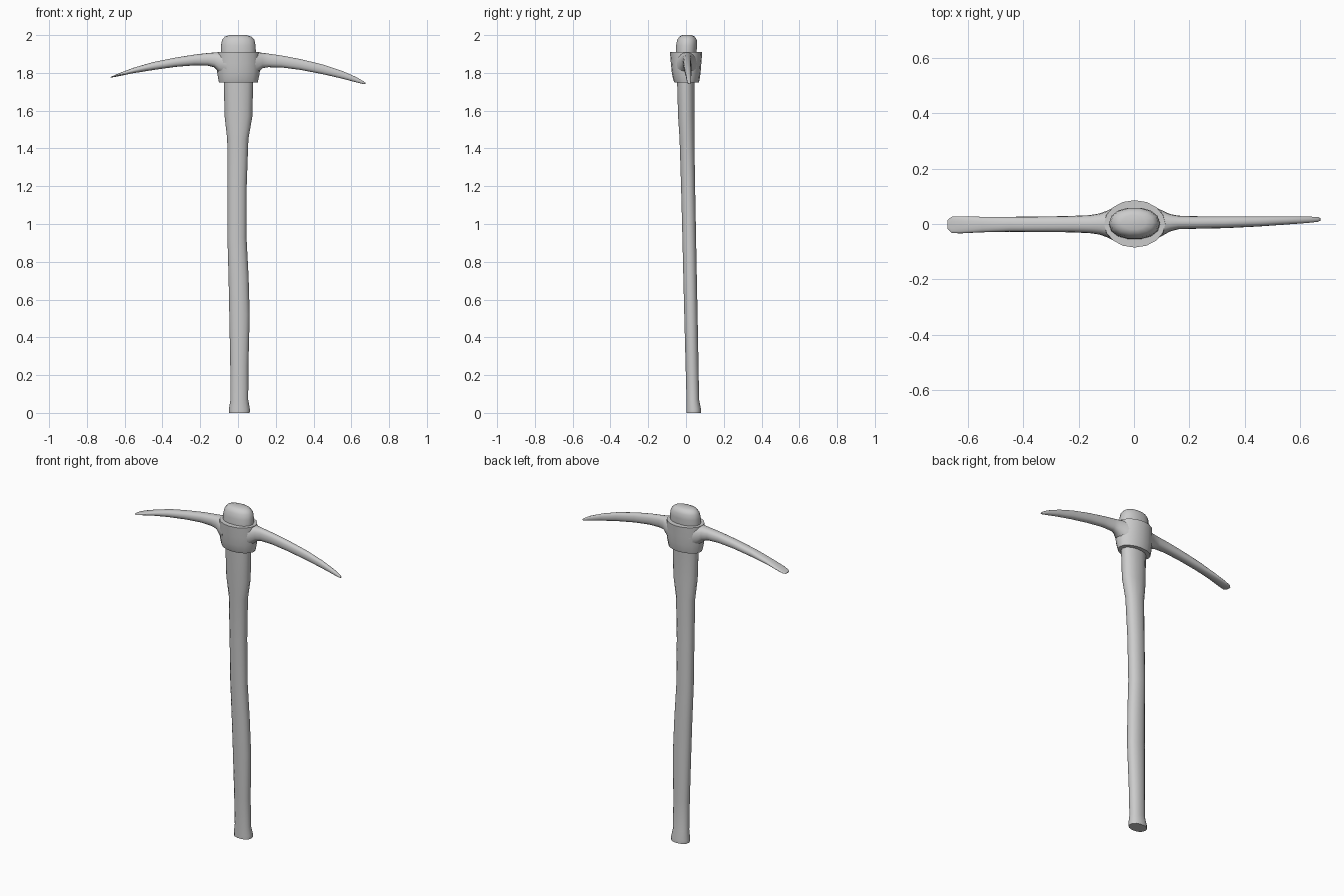
import bpy, bmesh, math


def oval(n, power=1.0):
    """Unit ring; power below 1 makes it boxier."""
    pts = []
    for i in range(n):
        a = 2 * math.pi * i / n
        c, s = math.cos(a), math.sin(a)
        pts.append((math.copysign(abs(c) ** power, c), math.copysign(abs(s) ** power, s)))
    return pts


def loft(name, rings, angle=45):
    """Skin a list of equal-sized rings and cap both ends."""
    bm = bmesh.new()
    rows = [[bm.verts.new(p) for p in ring] for ring in rings]
    for a, b in zip(rows, rows[1:]):
        for i in range(len(a)):
            j = (i + 1) % len(a)
            bm.faces.new((a[i], a[j], b[j], b[i]))
    bm.faces.new(rows[0])
    bm.faces.new(rows[-1])
    bmesh.ops.recalc_face_normals(bm, faces=bm.faces)
    mesh = bpy.data.meshes.new(name)
    bm.to_mesh(mesh)
    bm.free()
    ob = bpy.data.objects.new(name, mesh)
    bpy.context.collection.objects.link(ob)
    bpy.ops.object.select_all(action='DESELECT')
    ob.select_set(True)
    bpy.context.view_layer.objects.active = ob
    bpy.ops.object.shade_smooth_by_angle(angle=math.radians(angle))
    return ob


def upright(name, sections, n, power=1.0):
    """Sections: z, x min, x max, y min, y max."""
    rings = [[((x0 + x1) / 2 + (x1 - x0) / 2 * c, (y0 + y1) / 2 + (y1 - y0) / 2 * s, z)
              for c, s in oval(n, power)] for z, x0, x1, y0, y1 in sections]
    return loft(name, rings)


def arm(name, sections):
    """Sections: x, z bottom, z top, y min, y max."""
    rings = [[(x, (y0 + y1) / 2 + (y1 - y0) / 2 * c, (z0 + z1) / 2 + (z1 - z0) / 2 * s)
              for c, s in oval(16, 0.85)] for x, z0, z1, y0, y1 in sections]
    return loft(name, rings, 60)


# Slightly crooked wooden handle with flared foot and swollen top
upright("handle", [
    (0.0, -0.047, 0.062, 0.001, 0.080),
    (0.02, -0.048, 0.063, 0.001, 0.080),
    (0.07, -0.040, 0.054, 0.002, 0.070),
    (0.25, -0.041, 0.055, -0.003, 0.067),
    (0.52, -0.046, 0.062, -0.010, 0.062),
    (0.72, -0.050, 0.056, -0.015, 0.058),
    (0.93, -0.056, 0.045, -0.020, 0.054),
    (1.2, -0.056, 0.046, -0.027, 0.049),
    (1.45, -0.057, 0.055, -0.035, 0.045),
    (1.57, -0.071, 0.076, -0.043, 0.045),
    (1.75, -0.075, 0.080, -0.048, 0.045),
    (1.90, -0.091, 0.095, -0.056, 0.056),
    (1.945, -0.090, 0.093, -0.054, 0.060),
    (1.975, -0.084, 0.087, -0.048, 0.058),
    (1.992, -0.070, 0.070, -0.036, 0.048),
    (2.0, -0.045, 0.045, -0.020, 0.032),
], 14, 0.92)

# Tapered eye collar around the handle
upright("head_collar", [
    (1.75, -0.101, 0.105, -0.062, 0.068),
    (1.765, -0.104, 0.108, -0.068, 0.072),
    (1.80, -0.110, 0.115, -0.075, 0.077),
    (1.85, -0.112, 0.117, -0.080, 0.081),
    (1.91, -0.108, 0.113, -0.085, 0.086),
], 16)

# Blunt chisel arm on the left
arm("chisel_arm", [
    (-0.06, 1.775, 1.912, -0.066, 0.066),
    (-0.10, 1.800, 1.910, -0.047, 0.047),
    (-0.125, 1.829, 1.908, -0.038, 0.038),
    (-0.16, 1.838, 1.905, -0.033, 0.032),
    (-0.23, 1.840, 1.897, -0.030, 0.029),
    (-0.33, 1.832, 1.881, -0.029, 0.027),
    (-0.45, 1.815, 1.857, -0.028, 0.026),
    (-0.55, 1.799, 1.828, -0.030, 0.026),
    (-0.63, 1.783, 1.798, -0.034, 0.028),
    (-0.66, 1.777, 1.785, -0.032, 0.026),
    (-0.674, 1.775, 1.779, -0.018, 0.014),
])

# Pointed pick arm on the right
arm("pick_arm", [
    (0.06, 1.775, 1.912, -0.064, 0.068),
    (0.10, 1.795, 1.910, -0.044, 0.050),
    (0.13, 1.825, 1.906, -0.027, 0.036),
    (0.16, 1.830, 1.902, -0.019, 0.030),
    (0.23, 1.829, 1.892, -0.017, 0.028),
    (0.33, 1.816, 1.873, -0.015, 0.028),
    (0.45, 1.793, 1.844, -0.009, 0.028),
    (0.55, 1.770, 1.811, -0.002, 0.028),
    (0.63, 1.749, 1.776, 0.004, 0.027),
    (0.665, 1.740, 1.755, 0.008, 0.025),
    (0.674, 1.741, 1.748, 0.012, 0.021),
])
